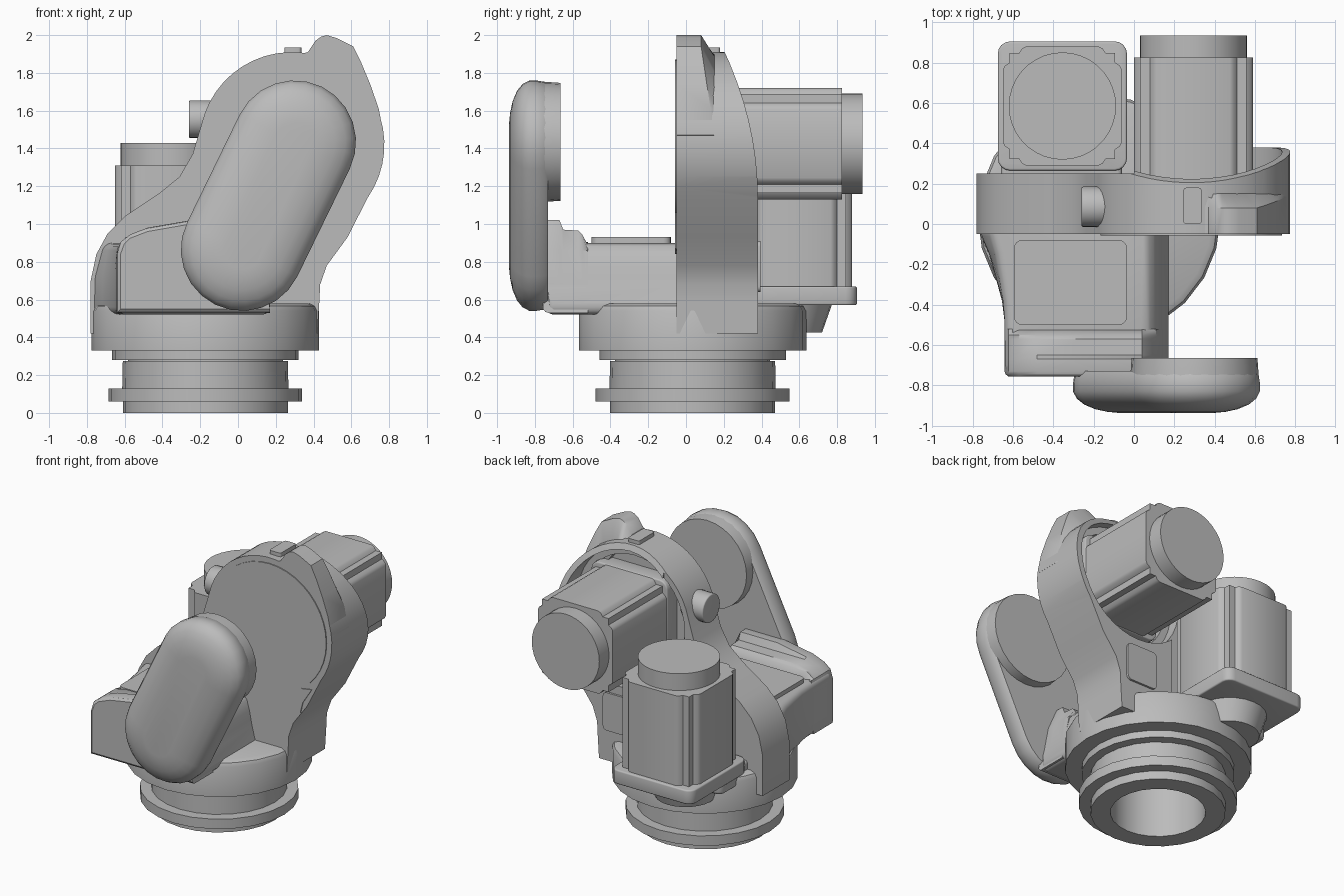
import bpy, bmesh, math
from math import sin, cos, pi, radians

if "Cube" in bpy.data.objects:
    bpy.data.objects.remove(bpy.data.objects["Cube"])

grey = bpy.data.materials.new("cast_grey")
grey.diffuse_color = (0.5, 0.5, 0.5, 1)
grey.use_nodes = True
grey.node_tree.nodes["Principled BSDF"].inputs["Base Color"].default_value = grey.diffuse_color


def apply(ob, kind, **props):
    m = ob.modifiers.new(kind, kind)
    for k, v in props.items():
        setattr(m, k, v)
    bpy.context.view_layer.objects.active = ob
    bpy.ops.object.modifier_apply(modifier=m.name)


def smooth(ob):
    bpy.ops.object.select_all(action='DESELECT')
    ob.select_set(True)
    bpy.context.view_layer.objects.active = ob
    bpy.ops.object.shade_smooth_by_angle(angle=radians(32))


def loft(name, sections, axis, bevel=0, segs=3):
    """Closed solid through (outline, position) sections along an axis."""
    place = {'x': lambda a, b, c: (c, a, b),
             'y': lambda a, b, c: (a, c, b),
             'z': lambda a, b, c: (a, b, c)}[axis]
    bm = bmesh.new()
    rings = [[bm.verts.new(place(a, b, c)) for a, b in pts] for pts, c in sections]
    n = len(rings[0])
    for r, s in zip(rings, rings[1:]):
        for i in range(n):
            bm.faces.new((r[i], r[(i + 1) % n], s[(i + 1) % n], s[i]))
    bm.faces.new(rings[0])
    bm.faces.new(rings[-1])
    bmesh.ops.recalc_face_normals(bm, faces=bm.faces)
    me = bpy.data.meshes.new(name)
    bm.to_mesh(me)
    bm.free()
    me.materials.append(grey)
    ob = bpy.data.objects.new(name, me)
    bpy.context.collection.objects.link(ob)
    if bevel:
        apply(ob, 'BEVEL', width=bevel, segments=segs, limit_method='ANGLE', angle_limit=radians(40))
    smooth(ob)
    return ob


def prism(name, pts, lo, hi, axis, bevel=0):
    return loft(name, [(pts, lo), (pts, hi)], axis, bevel)


def arc(cx, cy, r, a0, a1, n):
    return [(cx + r * cos(radians(a0 + (a1 - a0) * i / n)),
             cy + r * sin(radians(a0 + (a1 - a0) * i / n))) for i in range(n + 1)]


def circle(cx, cy, r, n=32):
    return arc(cx, cy, r, 0, 360, n)[:-1]


def rrect(cx, cy, hx, hy, r):
    out = []
    for sx, sy, a in ((1, 1, 0), (-1, 1, 90), (-1, -1, 180), (1, -1, 270)):
        out += arc(cx + sx * (hx - r), cy + sy * (hy - r), r, a, a + 90, 4)
    return out


def cut(ob, cutter):
    apply(ob, 'BOOLEAN', operation='DIFFERENCE', object=cutter, solver='EXACT')
    bpy.data.objects.remove(cutter)


BX, BY = -0.173, 0.035      # base axis
JX, JZ = 0.285, 1.42        # joint axis

# Turned base with blind bore, flanges and turntable disc
base = [(0.308, 0.42), (0.308, 0), (0.437, 0), (0.437, 0.06), (0.513, 0.06), (0.513, 0.13),
        (0.44, 0.13), (0.437, 0.275), (0.41, 0.275), (0.41, 0.28), (0.494, 0.28),
        (0.494, 0.33), (0.602, 0.33), (0.602, 0.54), (0.59, 0.565), (0.56, 0.58)]
loft("base_turntable", [(circle(BX, BY, r, 24), z) for r, z in base], 'z')

# Upright housing plate with the round joint ring
outline = [(0.42, 0.42), (-0.78, 0.42), (-0.78, 0.7), (-0.75, 0.84), (-0.69, 0.95), (-0.6, 1.04),
           (-0.42, 1.16), (-0.31, 1.25), (-0.24, 1.37)]
outline += arc(JX, JZ, 0.49, 160, -35, 26)
outline += [(0.58, 0.93), (0.47, 0.78), (0.435, 0.68), (0.43, 0.58)]
plate = prism("housing_plate", outline, -0.05, 0.38, 'y')
back = [(0.38 - 0.17 * (t / 10 / 0.75) ** 2, 1.15 + t / 10) for t in range(10)]
cut(plate, prism("cut_back", back + [(0.6, 2.05), (0.6, 1.15)], -1, 1, 'x'))
cut(plate, prism("cut_left", [(-1, 0.25), (0, 0.25), (0, 0.6), (-1, 0.6)], 0.3, 2.1, 'z'))
cut(plate, prism("cut_bore", circle(JX, JZ, 0.45, 40), 0.17, 0.7, 'y'))
cut(plate, prism("cut_bore_step", circle(JX, JZ, 0.40, 40), 0.11, 0.3, 'y'))
smooth(plate)

# Stop horn on the ring's shoulder; its rear chamfer fades out down the side
horn = [(0.30, 1.89), (0.37, 1.91), (0.41, 1.97), (0.44, 1.992), (0.47, 2.0), (0.52, 1.985), (0.61, 1.94),
        (0.65, 1.86), (0.70, 1.74), (0.745, 1.61), (0.772, 1.47), (0.70, 1.45), (0.45, 1.80)]


def pull(p):
    d = math.hypot(p[0] - JX, p[1] - JZ)
    k = min(1, 0.486 / d)
    return (JX + (p[0] - JX) * k, JZ + (p[1] - JZ) * k)


stop = loft("stop_horn", [(horn, -0.05), (horn, 0.08), ([pull(p) for p in horn], 0.153)], 'y')
for v in stop.data.vertices:
    if abs(v.co.y - 0.08) < 0.001 and v.co.x > 0.55:
        v.co.y += 0.068 * min(1, max(0, (1.94 - v.co.z) / 0.45))
smooth(stop)

# Joint face disc and its cable tab, top pad, side plug, rear cover
prism("joint_disc", circle(JX, JZ, 0.45, 40), -0.057, 0, 'y')
prism("cable_tab", [(0.36, 1.02), (0.40, 0.88), (0.45, 0.84), (0.53, 0.87), (0.55, 0.95), (0.62, 1.06)],
      -0.057, 0, 'y')
prism("top_pad", rrect(0.29, 0.09, 0.045, 0.09, 0.015), 1.85, 1.935, 'z')
prism("side_plug", circle(0.085, 1.555, 0.1, 24), -0.26, -0.08, 'x', 0.008)
prism("rear_cover", rrect(0.26, 0.775, 0.12, 0.135, 0.03), 0.36, 0.395, 'y')

# Side arm casting, flared towards the plate, drawn in at the top, sloped on its right
flare = [(-0.77, 0), (-0.76, -0.06), (-0.72, -0.15), (-0.685, -0.27), (-0.655, -0.38), (-0.642, -0.48)]


def plan(k):
    return [(-0.64, -0.74), (0.17, -0.74), (0.17, 0)] + [(-0.64 + (x + 0.64) * k, y) for x, y in flare]


slope = [(0.03, 0.9), (0.075, 0.885), (0.105, 0.85), (0.125, 0.78), (0.145, 0.68), (0.17, 0.58)]
arm = loft("arm_casting", [(plan(1), 0.52), (plan(0.95), 0.72), (plan(0.55), 0.9)], 'z', 0.04)
cut(arm, prism("cut_slope", [(0.03, 1)] + slope + [(0.3, 0.58), (0.3, 1)], -1, 0.2, 'y'))
smooth(arm)
prism("arm_top_cover", rrect(-0.315, -0.29, 0.28, 0.21, 0.04), 0.86, 0.93, 'z')


# Raised front wall of the casting blending into the rounded link
def wall(top, inset=0):
    x = -0.642 + inset
    return [(x, 0.53 + inset), (x, 0.84), (x + 0.02, 0.905 - inset / 2), (-0.57, min(top, 0.945) - inset),
            (-0.48, min(top, 0.98) - inset), (-0.25, top - inset), (0.04, top - inset),
            (0.11, 0.86), (0.145, 0.68), (0.17, 0.53 + inset)]


loft("arm_front_wall", [(wall(1.02, 0.02), -0.757), (wall(1.02, 0.005), -0.745), (wall(1.02), -0.73),
                        (wall(1.02), -0.67), (wall(0.97), -0.65), (wall(0.965), -0.57),
                        (wall(0.945), -0.55), (wall(0.89), -0.52)], 'y')


# Rounded link cover: hull of two circles with a domed front
def capsule(inset):
    r = 0.325 - inset
    a = math.degrees(math.atan2(0.57, 0.28))
    return arc(0.3, 1.435, r, a - 90, a + 90, 12) + arc(0.022, 0.865, r, a + 90, a + 270, 12)


dome = [(0.02, -0.73), (0.006, -0.75), (0, -0.79), (0, -0.83), (0.018, -0.865), (0.055, -0.895),
        (0.11, -0.918), (0.17, -0.931), (0.22, -0.936)]
loft("link_cover", [(capsule(i), y) for i, y in dome], 'y')
loft("link_pivot", [(circle(0.3, 1.435, r, 28), y) for r, y in
                    ((0.312, -0.665), (0.316, -0.72), (0.318, -0.80))], 'y')


# Motors: notched square body, flange and round end cap
def motor_outline(cx, cy):
    q = [(0.295, 0.18), (0.285, 0.2), (0.262, 0.215), (0.262, 0.262),
         (0.215, 0.262), (0.2, 0.285), (0.18, 0.295)]
    pts = []
    for k in range(4):
        c, s = round(cos(k * pi / 2)), round(sin(k * pi / 2))
        pts += [(cx + c * x - s * y, cy + s * x + c * y) for x, y in q]
    return pts


def motor(name, cx, cy, axis, flange, body, cap):
    prism(name + "_flange", rrect(cx, cy, flange[0], flange[0], 0.06), flange[1], flange[2], axis, 0.01)
    prism(name + "_body", motor_outline(cx, cy), flange[2] - 0.02, body, axis)
    prism(name + "_cap", circle(cx, cy, 0.266, 36), body - 0.02, cap, axis)


motor("upright_motor", -0.355, 0.585, 'z', (0.32, 0.57, 0.67), 1.31, 1.43)
motor("joint_motor", 0.295, 1.425, 'y', (0.30, 0.10, 0.22), 0.825, 0.935)

# Bracket boss under the upright motor
loft("motor_bracket", [(circle(-0.36, 0.52, 0.20, 24), 0.425), (circle(-0.36, 0.53, 0.245, 24), 0.58)], 'z')
prism("motor_bridge", rrect(-0.36, 0.35, 0.30, 0.2, 0.05), 0.5, 0.64, 'z', 0.02)
